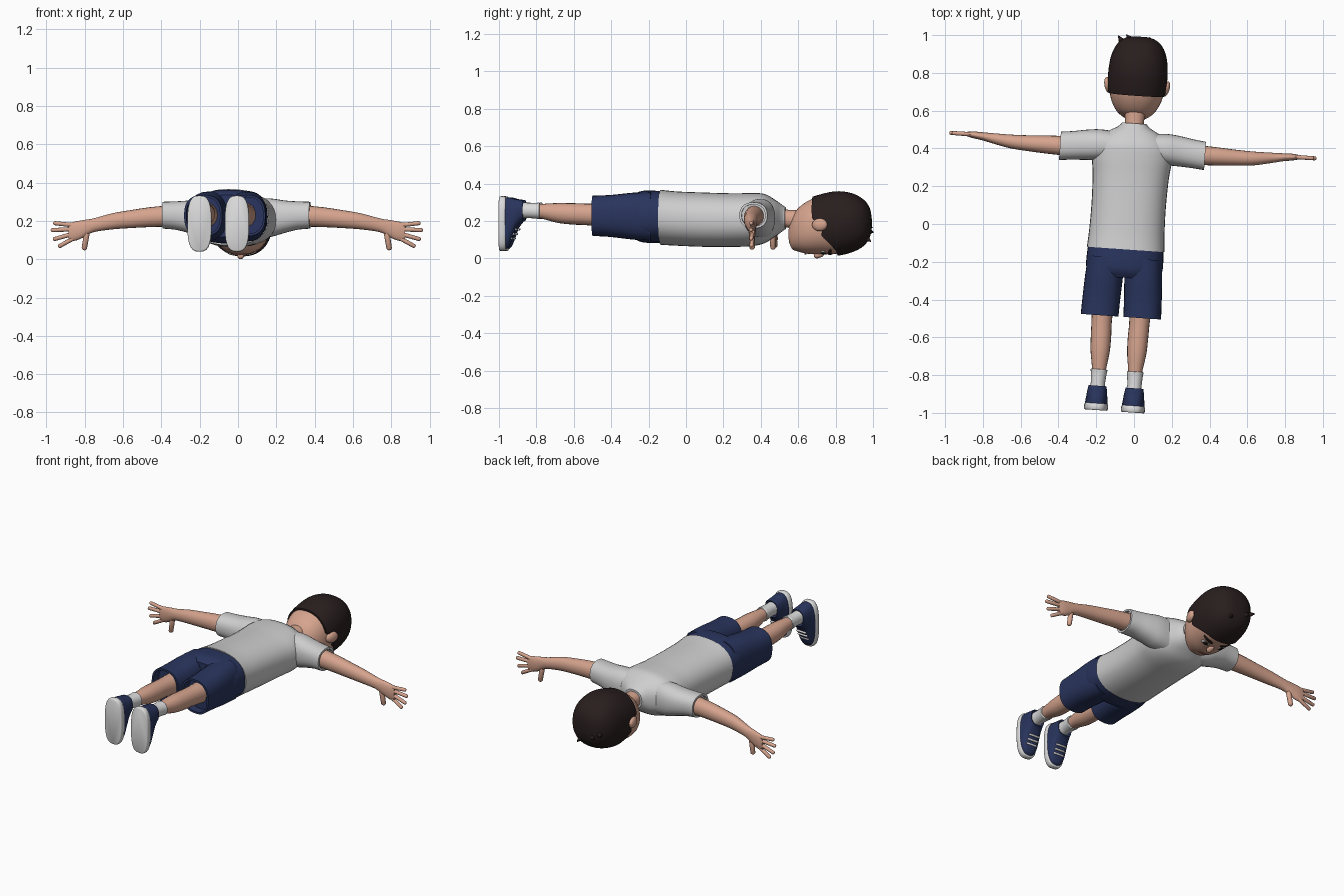
import bpy, bmesh, math
from mathutils import Matrix, Vector

if "Cube" in bpy.data.objects:
    bpy.data.objects.remove(bpy.data.objects["Cube"])

# Whole figure lies face down, head towards +y, turned slightly about z
PLACE = Matrix.Translation((-0.035, 0, 0)) @ Matrix.Rotation(math.radians(-4), 4, 'Z')


def material(name, rgb):
    m = bpy.data.materials.new(name)
    m.diffuse_color = (*rgb, 1)
    m.use_nodes = True
    m.node_tree.nodes["Principled BSDF"].inputs["Base Color"].default_value = m.diffuse_color
    return m


SKIN = material("skin", (0.67, 0.37, 0.27))
SHIRT = material("shirt_grey", (0.62, 0.62, 0.62))
NAVY = material("navy", (0.022, 0.035, 0.11))
HAIR = material("dark_hair", (0.022, 0.013, 0.013))
WHITE = material("white", (0.72, 0.72, 0.72))
LIP = material("lip", (0.42, 0.15, 0.12))


def finish(name, bm, mat):
    bmesh.ops.recalc_face_normals(bm, faces=bm.faces)
    bm.transform(PLACE)
    me = bpy.data.meshes.new(name)
    bm.to_mesh(me)
    bm.free()
    me.materials.append(mat)
    ob = bpy.data.objects.new(name, me)
    bpy.context.collection.objects.link(ob)
    return ob


def smooth(rings, k=4):
    """Catmull-Rom refinement of cross-section rows."""
    out = []
    for i in range(len(rings) - 1):
        p0, p1 = rings[max(i - 1, 0)], rings[i]
        p2, p3 = rings[i + 1], rings[min(i + 2, len(rings) - 1)]
        for j in range(k):
            t = j / k
            out.append([0.5 * (2 * b + (c - a) * t + (2 * a - 5 * b + 4 * c - d) * t * t
                               + (3 * b - a - 3 * c + d) * t ** 3)
                        for a, b, c, d in zip(p0, p1, p2, p3)])
    out.append(list(rings[-1]))
    return out


def super_pt(ang, e):
    c, s = math.cos(ang), math.sin(ang)
    return (math.copysign(abs(c) ** (2 / e), c), math.copysign(abs(s) ** (2 / e), s))


def skin_rows(name, mat, rows):
    bm = bmesh.new()
    vs = [[bm.verts.new(p) for p in row] for row in rows]
    n = len(rows[0])
    for r0, r1 in zip(vs, vs[1:]):
        for i in range(n):
            bm.faces.new((r0[i], r0[(i + 1) % n], r1[(i + 1) % n], r1[i]))
    bm.faces.new(vs[0])
    bm.faces.new(vs[-1])
    return finish(name, bm, mat)


def loft(name, mat, rings, axis='y', side=1, n=28, e=2.3, k=4, hem=False):
    """Rings are (position, centre a, centre z, half a, half z) along x or y."""
    rings = smooth(rings, k)
    if hem:  # recessed opening at the first ring
        t, a, b, ra, rb = rings[0]
        rings = [[t + hem, a, b, ra - .012, rb - .012]] + [[t, a, b, ra - .012, rb - .012]] + rings
    rows = []
    for t, a, b, ra, rb in rings:
        row = []
        for i in range(n):
            c, s = super_pt(2 * math.pi * i / n, e)
            p, q = a + ra * c, b + rb * s
            row.append((side * p, t, q) if axis == 'y' else (side * t, p, q))
        rows.append(row)
    return skin_rows(name, mat, rows)


def capsule(name, mat, p, q, r, squash=1):
    p, q = Vector(p), Vector(q)
    d = q - p
    bm = bmesh.new()
    bmesh.ops.create_uvsphere(bm, u_segments=12, v_segments=8, radius=r)
    for v in bm.verts:
        if v.co.z > r * .1:
            v.co.z += d.length
        v.co.x *= squash
    bm.transform(Matrix.Translation(p) @ d.to_track_quat('Z', 'Y').to_matrix().to_4x4())
    return finish(name, bm, mat)


# Shirt: torso, then collar
loft("shirt_torso", SHIRT, [
    (-.135, 0, .22, .206, .147), (-.05, 0, .213, .2, .145), (.1, 0, .207, .197, .145),
    (.25, 0, .205, .202, .143), (.35, 0, .207, .212, .142), (.42, 0, .213, .2, .132),
    (.475, 0, .215, .15, .1), (.51, 0, .215, .09, .075), (.53, 0, .215, .066, .06)],
    hem=.02, n=36)
loft("shirt_collar", SHIRT, [
    (.515, 0, .215, .075, .067), (.527, 0, .215, .07, .063), (.534, 0, .215, .064, .058)])

# Neck
loft("neck", SKIN, [(.49, 0, .215, .052, .05), (.55, 0, .212, .05, .048), (.62, 0, .2, .06, .06)])

# Shorts: hips
loft("shorts_hips", NAVY, [
    (-.285, 0, .225, .17, .11), (-.25, 0, .224, .198, .133), (-.2, 0, .223, .204, .14),
    (-.1, 0, .22, .198, .138)], n=36, e=2.5)

for s, tag in ((-1, "left"), (1, "right")):
    # Sleeve, bare arm and palm
    loft("sleeve_" + tag, SHIRT, [
        (.385, .388, .23, .075, .07), (.32, .395, .228, .076, .074), (.25, .403, .222, .08, .085),
        (.18, .408, .217, .082, .1), (.1, .41, .213, .075, .105)], 'x', s, hem=-.02)
    loft("arm_" + tag, SKIN, [
        (.33, .39, .227, .053, .056), (.45, .39, .22, .048, .052), (.55, .39, .21, .042, .047),
        (.65, .393, .198, .036, .042), (.75, .404, .177, .026, .036), (.8, .41, .16, .021, .045),
        (.845, .414, .147, .018, .05), (.88, .416, .143, .012, .045)], 'x', s, n=20, e=2.1)
    # Fingers and thumb, as (base x, base z, tip x, tip z)
    for i, (x0, z0, x1, z1) in enumerate([(.86, .178, .95, .188), (.86, .157, .963, .152),
                                          (.86, .132, .952, .106), (.85, .112, .925, .07)]):
        capsule(f"finger_{tag}_{i}", SKIN, (s * x0, .416, z0), (s * x1, .416, z1), .0115)
    capsule("thumb_" + tag, SKIN, (s * .785, .408, .135), (s * .797, .41, .062), .0155)

    # Shorts leg, bare leg, sock
    loft("shorts_leg_" + tag, NAVY, [
        (-.492, .113, .228, .1, .108), (-.4, .11, .227, .1, .112), (-.28, .104, .226, .1, .125),
        (-.18, .1, .224, .095, .13)], 'y', s, hem=.05, e=2.5)
    loft("leg_" + tag, SKIN, [
        (-.82, .096, .253, .034, .036), (-.77, .096, .252, .038, .039), (-.68, .097, .243, .051, .053),
        (-.6, .098, .238, .054, .057), (-.52, .1, .235, .054, .058), (-.42, .1, .23, .06, .065)],
        'y', s, n=20, e=2.1)
    loft("sock_" + tag, WHITE, [
        (-.9, .097, .257, .042, .045), (-.85, .097, .257, .038, .041), (-.8, .096, .255, .042, .042),
        (-.78, .096, .254, .044, .044), (-.777, .096, .254, .036, .037)], 'y', s, n=20, e=2.1)

    # Shoe: sole, upper, laces
    loft("sole_" + tag, WHITE, [
        (-.994, .098, .186, .058, .141), (-.988, .098, .186, .063, .146),
        (-.965, .098, .186, .063, .146), (-.958, .098, .186, .058, .141)], 'y', s, k=2, e=2.9)
    loft("shoe_" + tag, NAVY, [
        (-.97, .098, .187, .06, .14), (-.945, .098, .192, .059, .134), (-.925, .098, .212, .056, .111),
        (-.905, .098, .237, .054, .08), (-.88, .098, .253, .05, .06), (-.865, .098, .257, .046, .052),
        (-.872, .098, .257, .038, .042)], 'y', s, e=2.6)
    for i, (y, z) in enumerate([(-.927, .107), (-.915, .13), (-.902, .155)]):
        capsule(f"lace_{tag}_{i}", WHITE, (s * .068, y, z), (s * .128, y, z), .0065)

# Head cross-sections
HEAD = smooth([
    (.553, 0, .13, .04, .045), (.57, 0, .135, .072, .085), (.6, 0, .152, .104, .115),
    (.65, 0, .165, .131, .14), (.71, 0, .176, .144, .153), (.8, 0, .186, .146, .162),
    (.88, 0, .19, .136, .148), (.94, 0, .19, .108, .115), (.972, 0, .19, .066, .07),
    (.982, 0, .19, .02, .02)], 6)
E = 2.25


def head_at(y):
    for a, b in zip(HEAD, HEAD[1:]):
        if y <= b[0]:
            t = max(0, (y - a[0]) / (b[0] - a[0]))
            return [p + (q - p) * t for p, q in zip(a, b)]
    return HEAD[-1]


loft("head", SKIN, HEAD, n=40, e=E, k=1)


# Hair cap with a hairline that rises around the ears and forehead
def hairline(sn):
    pts = [(-1, .815), (-.85, .81), (-.65, .785), (-.35, .735), (-.1, .745), (.12, .74),
           (.25, .685), (1, .68)]
    for (a, p), (b, q) in zip(pts, pts[1:]):
        if sn <= b:
            return p + (q - p) * (sn - a) / (b - a)
    return pts[-1][1]


N = 64
rows = []
for j in range(-1, 25):
    f = max(j, 0) / 24
    f = 1 - (1 - f) ** 1.5
    row = []
    for i in range(N):
        c, sn = super_pt(2 * math.pi * i / N, E)
        h = hairline(sn)
        y = h + (.982 - h) * f
        _, _, zc, ra, rb = head_at(y)
        g = -.006 if j < 0 else .011
        row.append(((ra + g) * c, y + (.012 * f if j > 0 else 0), zc + (rb + g) * sn))
    rows.append(row)
skin_rows("hair", HAIR, rows)


# Small tufts on the crown
def tuft(name, p, q, r):
    p, d = Vector(p), Vector(q) - Vector(p)
    bm = bmesh.new()
    bmesh.ops.create_cone(bm, segments=8, radius1=r, radius2=.002, depth=d.length, cap_ends=True)
    bm.transform(Matrix.Translation(p + d / 2) @ d.to_track_quat('Z', 'Y').to_matrix().to_4x4())
    finish(name, bm, HAIR)


tuft("hair_tuft_side", (-.08, .94, .17), (-.118, .992, .165), .03)
tuft("hair_tuft_top", (-.04, .96, .15), (-.075, 1.0, .14), .03)
tuft("hair_tuft_front", (.03, .94, .13), (.05, .995, .09), .035)


# Thin plates that follow the face
def plate(name, mat, u, y, w, h, tilt=0, lift=.003):
    bm = bmesh.new()
    rings = []
    for r in (.02, .5, 1):
        ring = []
        for i in range(20):
            c, sn = super_pt(2 * math.pi * i / 20, 2.4)
            px, py = c * w * r, sn * h * r
            x = u + px * math.cos(tilt) - py * math.sin(tilt)
            v = y + px * math.sin(tilt) + py * math.cos(tilt)
            _, _, zc, ra, rb = head_at(v)
            z = zc - rb * max(0, 1 - abs(x / ra) ** E) ** (1 / E)
            ring.append(bm.verts.new((x, v, z - lift)))
        rings.append(ring)
    bm.faces.new(rings[0])
    for a, b in zip(rings, rings[1:]):
        for i in range(20):
            bm.faces.new((a[i], a[(i + 1) % 20], b[(i + 1) % 20], b[i]))
    ob = finish(name, bm, mat)
    mod = ob.modifiers.new("thickness", 'SOLIDIFY')
    mod.thickness = .004
    mod.offset = 0


for s, tag in ((-1, "left"), (1, "right")):
    plate("eye_white_" + tag, WHITE, s * .057, .74, .024, .012)
    plate("eye_" + tag, HAIR, s * .055, .741, .014, .013, 0, .005)
    plate("eyebrow_" + tag, HAIR, s * .06, .775, .034, .0085, s * .15, .004)
    # Ear
    bm = bmesh.new()
    bmesh.ops.create_uvsphere(bm, u_segments=16, v_segments=10, radius=1)
    bm.transform(Matrix.Translation((s * .153, .727, .18)) @ Matrix.Rotation(-s * .25, 4, 'Z')
                 @ Matrix.Diagonal((.02, .043, .034, 1)))
    finish("ear_" + tag, bm, SKIN)
plate("mouth", LIP, 0, .64, .032, .005)
capsule("nose", SKIN, (0, .702, .0175), (0, .722, .023), .0175)

# Smooth shading with crisp hems
bpy.ops.object.select_all(action='SELECT')
bpy.context.view_layer.objects.active = bpy.context.selected_objects[0]
bpy.ops.object.shade_smooth_by_angle(angle=math.radians(45))
